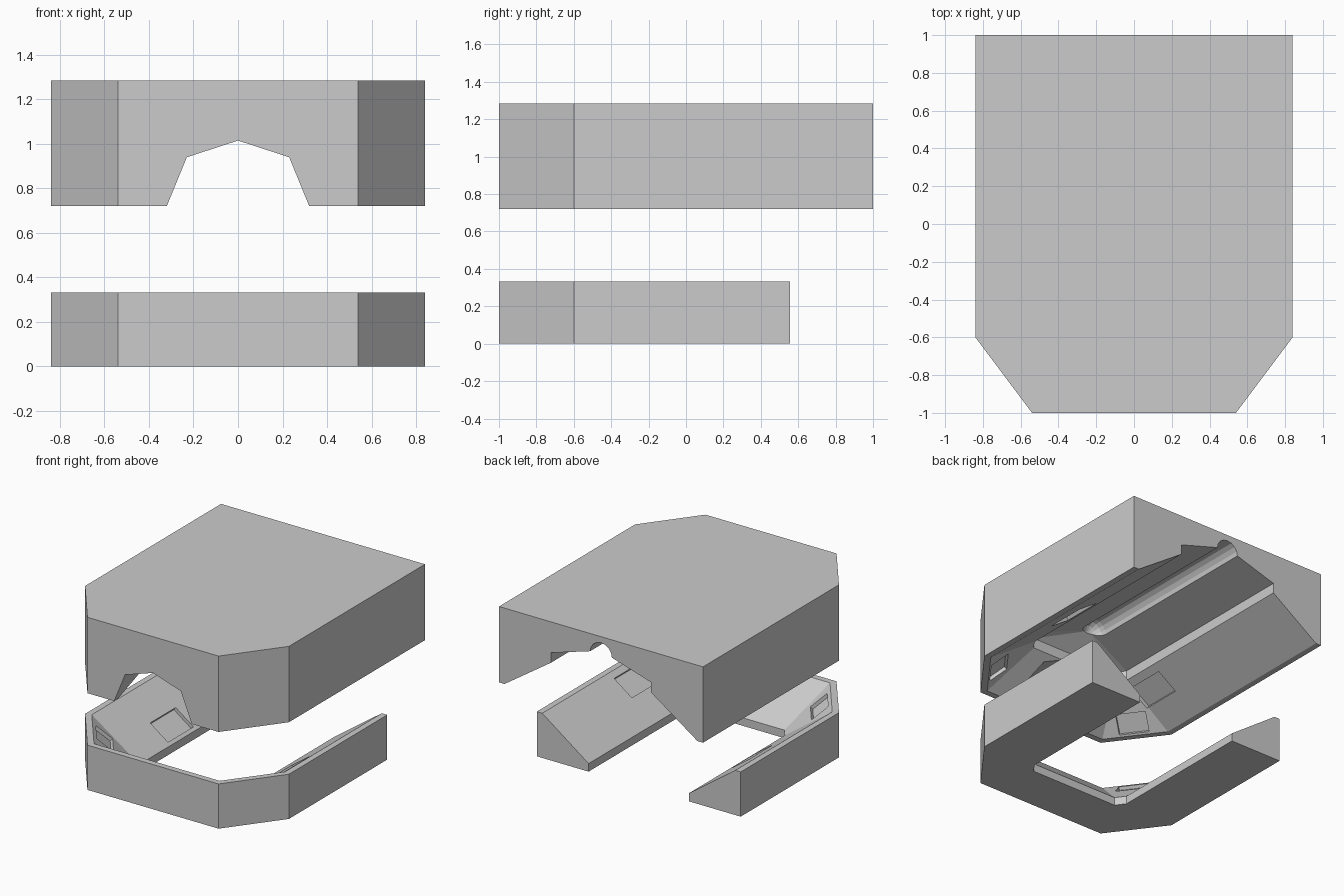
import bpy, bmesh, math
from mathutils import Vector, Matrix

if "Cube" in bpy.data.objects:
    bpy.data.objects.remove(bpy.data.objects["Cube"])

grey = bpy.data.materials.new("light_grey")
grey.diffuse_color = (0.6, 0.6, 0.6, 1)
grey.use_nodes = True
grey.node_tree.nodes["Principled BSDF"].inputs["Base Color"].default_value = grey.diffuse_color


def finish(name, bm, helper=False):
    bmesh.ops.recalc_face_normals(bm, faces=bm.faces)
    me = bpy.data.meshes.new(name)
    bm.to_mesh(me)
    bm.free()
    ob = bpy.data.objects.new(name, me)
    me.materials.append(grey)
    bpy.context.collection.objects.link(ob)
    ob.hide_render = helper
    ob.hide_viewport = helper
    return ob


def outline(z, back, side=0.0, front=None, corner=None):
    """U-shaped plan path, inset from the outer walls, right back to left back."""
    front = side if front is None else front
    corner = side if corner is None else corner
    x, y, c = 0.84 - side, 1 - front, 1.032 - corner
    half = [(x, back), (x, -(c - 0.8 * x) / 0.6), ((c - 0.6 * y) / 0.8, -y)]
    return [(px, py, z) for px, py in half] + [(-px, py, z) for px, py in half[::-1]]


def add(bm, pts):
    return [bm.verts.new(p) for p in pts]


def bridge(bm, a, b, closed):
    n = len(a)
    for i in range(n if closed else n - 1):
        j = (i + 1) % n
        bm.faces.new((a[i], a[j], b[j], b[i]))


def cut(target, cutter):
    m = target.modifiers.new("cut", 'BOOLEAN')
    m.operation = 'DIFFERENCE'
    m.solver = 'EXACT'
    m.object = cutter


def recess(target, name, pos, inward, rate, length, width, depth=0.025):
    """Shallow rectangular pocket on a sloped console face."""
    w = Vector((inward[0], inward[1], 0)).normalized()
    v = (w + Vector((0, 0, rate))).normalized()
    n = (w * abs(rate) - Vector((0, 0, math.copysign(1, rate)))).normalized()
    u = v.cross(n)
    rot = Matrix((u, v, n)).transposed().to_4x4()
    bm = bmesh.new()
    bmesh.ops.create_cube(bm, size=1, matrix=Matrix.Translation(pos) @ rot
                          @ Matrix.Diagonal((length, width, 2 * depth, 1)))
    cut(target, finish(name, bm, True))


INNER = dict(side=0.427, front=0.36, corner=0.358)
FLAT = 0.045

# lower console: U-shaped ring with a sloping inner top
bm = bmesh.new()
END = 0.556
rings = [add(bm, p) for p in (
    outline(0, END), outline(0.333, END), outline(0.333, END, FLAT),
    outline(0.06, END, **INNER), outline(0, END, **INNER))]
for i in range(5):
    bridge(bm, rings[i], rings[(i + 1) % 5], False)
for k in (0, -1):
    bm.faces.new([r[k] for r in rings])
lower = finish("lower_console", bm)

# upper housing: solid block
bm = bmesh.new()
a, b = add(bm, outline(0.72, 1)), add(bm, outline(1.285, 1))
bridge(bm, a, b, True)
bm.faces.new(a)
bm.faces.new(b)
upper = finish("upper_housing", bm)

# cavity: sloping sides, small step, pitched ceiling, open at the back
bm = bmesh.new()
BACK = 1.2
rings = [add(bm, p) for p in (
    outline(0.6, BACK, FLAT), outline(0.72, BACK, FLAT),
    outline(0.98, BACK, **INNER), outline(1.055, BACK, **INNER))]
for p, q in zip(rings, rings[1:]):
    bridge(bm, p, q, True)
bm.faces.new(rings[0])
r = rings[-1]
front_peak, back_peak = add(bm, [(0, -0.48, 1.18), (0, BACK, 1.18)])
bm.faces.new((r[0], r[1], front_peak, back_peak))
bm.faces.new((r[5], r[4], front_peak, back_peak))
bm.faces.new((r[0], r[5], back_peak))
for i in (1, 2, 3):
    bm.faces.new((r[i], r[i + 1], front_peak))
cut(upper, finish("cavity_cutter", bm, True))

# rounded ceiling groove with a domed front end
turn = Matrix.Rotation(math.pi / 2, 4, 'X')
bm = bmesh.new()
bmesh.ops.create_cone(bm, cap_ends=True, segments=16, radius1=0.09, radius2=0.09, depth=1.6,
                      matrix=Matrix.Translation((0, 0.39, 1.15)) @ turn)
cut(upper, finish("groove_cutter", bm, True))
bm = bmesh.new()
bmesh.ops.create_uvsphere(bm, u_segments=16, v_segments=8, radius=0.09,
                          matrix=Matrix.Translation((0, -0.41, 1.15)) @ turn)
cut(upper, finish("dome_cutter", bm, True))

# front opening
bm = bmesh.new()
arch = [(-0.369, 0.6), (-0.32, 0.72), (-0.23, 0.94), (0, 1.015),
        (0.23, 0.94), (0.32, 0.72), (0.369, 0.6)]
a, b = (add(bm, [(x, y, z) for x, z in arch]) for y in (-1.1, -0.5))
bridge(bm, a, b, True)
bm.faces.new(a)
bm.faces.new(b)
cut(upper, finish("opening_cutter", bm, True))

# panel recesses: (part, name, rim height, rise, ((side, y, inset) for the arms), corner inset)
for part, name, z0, rise, arms, ci in (
        (lower, "lower", 0.333, -0.273, ((-1, -0.05, 0.33), (1, -0.38, 0.16)), 0.125),
        (upper, "upper", 0.72, 0.26, ((-1, -0.44, 0.30), (1, 0.0, 0.30)), 0.115)):
    rate = rise / (0.427 - FLAT)
    for s, y, inset in arms:
        pos = (s * (0.84 - inset), y, z0 + rate * (inset - FLAT))
        recess(part, name + "_arm_recess", pos, (-s, 0), rate, 0.3, 0.18)
    rate = rise / (0.358 - FLAT)
    for s in (-1, 1):
        pos = (s * (0.69 - 0.8 * ci), -0.8 + 0.6 * ci, z0 + rate * (ci - FLAT))
        recess(part, name + "_corner_recess", pos, (-s * 0.8, 0.6), rate, 0.21, 0.15)
